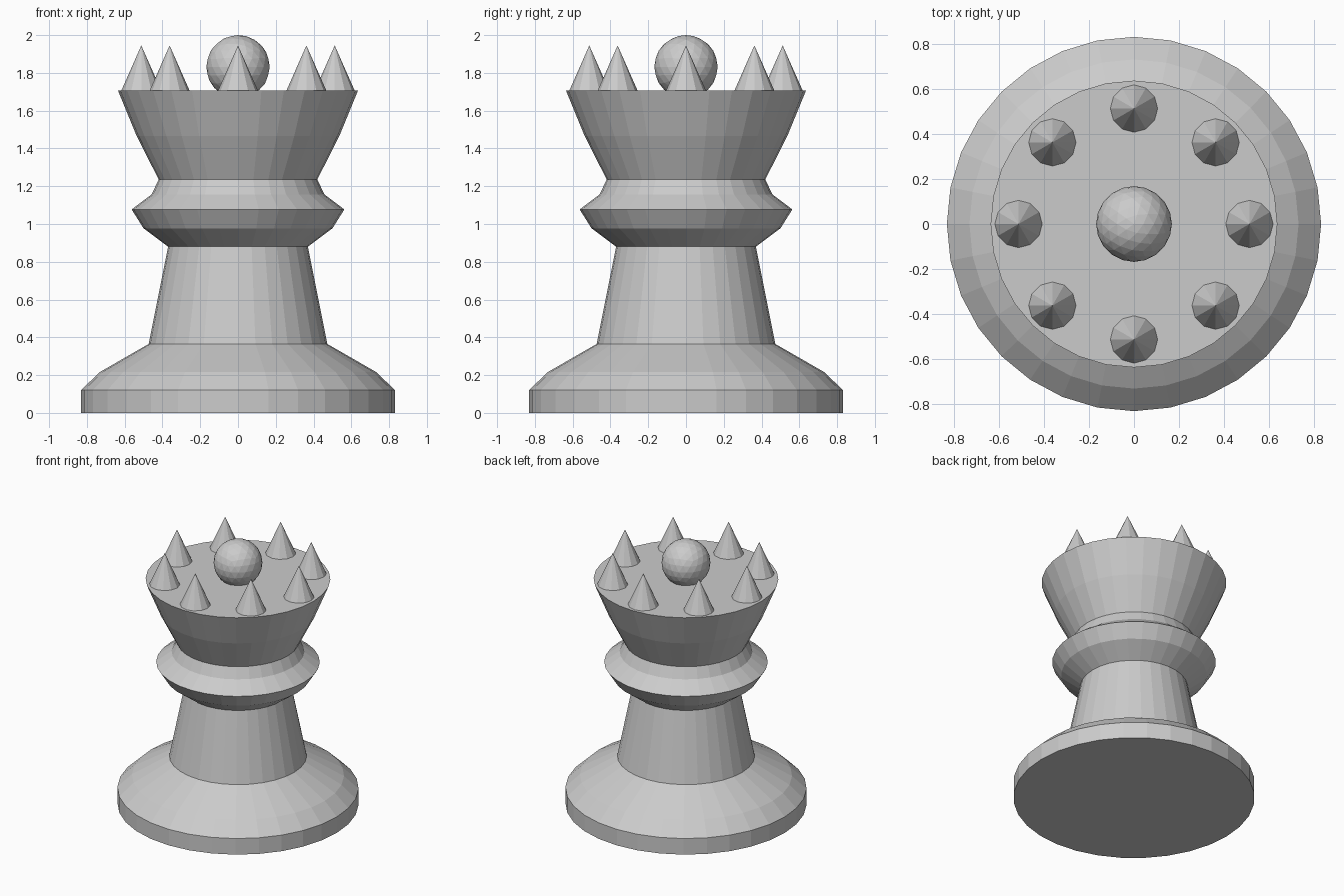
import bpy, bmesh, math
from mathutils import Matrix

if "Cube" in bpy.data.objects:
    bpy.data.objects.remove(bpy.data.objects["Cube"])


def new_object(name, bm):
    bmesh.ops.recalc_face_normals(bm, faces=bm.faces)
    mesh = bpy.data.meshes.new(name)
    bm.to_mesh(mesh)
    bm.free()
    obj = bpy.data.objects.new(name, mesh)
    bpy.context.collection.objects.link(obj)
    return obj


def lathe(name, profile, sides=32):
    """Turn a (radius, height) profile into a closed, flat-faced solid."""
    bm = bmesh.new()
    rings = []
    for r, z in profile:
        rings.append([bm.verts.new((r * math.cos(math.tau * i / sides),
                                    r * math.sin(math.tau * i / sides), z))
                      for i in range(sides)])
    for low, high in zip(rings, rings[1:]):
        for i in range(sides):
            j = (i + 1) % sides
            bm.faces.new((low[i], low[j], high[j], high[i]))
    bm.faces.new(rings[0])
    bm.faces.new(rings[-1])
    return new_object(name, bm)


# Turned body: foot, stem, collar and flared crown in one profile
lathe("body", [
    (0.83, 0.0), (0.83, 0.122), (0.73, 0.217),      # foot
    (0.473, 0.365), (0.37, 0.88),                   # stem
    (0.50, 0.977), (0.563, 1.077), (0.457, 1.157),  # collar
    (0.42, 1.236), (0.537, 1.467), (0.636, 1.708),  # crown
])

# Ring of crown spikes, each sunk slightly into the top
for k in range(8):
    a = math.tau * k / 8
    bm = bmesh.new()
    bmesh.ops.create_cone(
        bm, cap_ends=True, segments=12, radius1=0.113, radius2=0, depth=0.255,
        matrix=Matrix.Translation((0.512 * math.cos(a), 0.512 * math.sin(a), 1.8175)))
    bmesh.ops.remove_doubles(bm, verts=bm.verts, dist=1e-5)
    new_object(f"crown_spike_{k + 1}", bm)

# Faceted ball in the middle of the crown
bm = bmesh.new()
bmesh.ops.create_icosphere(bm, subdivisions=3, radius=0.168,
                           matrix=Matrix.Translation((0, 0, 1.832)))
new_object("crown_ball", bm)
